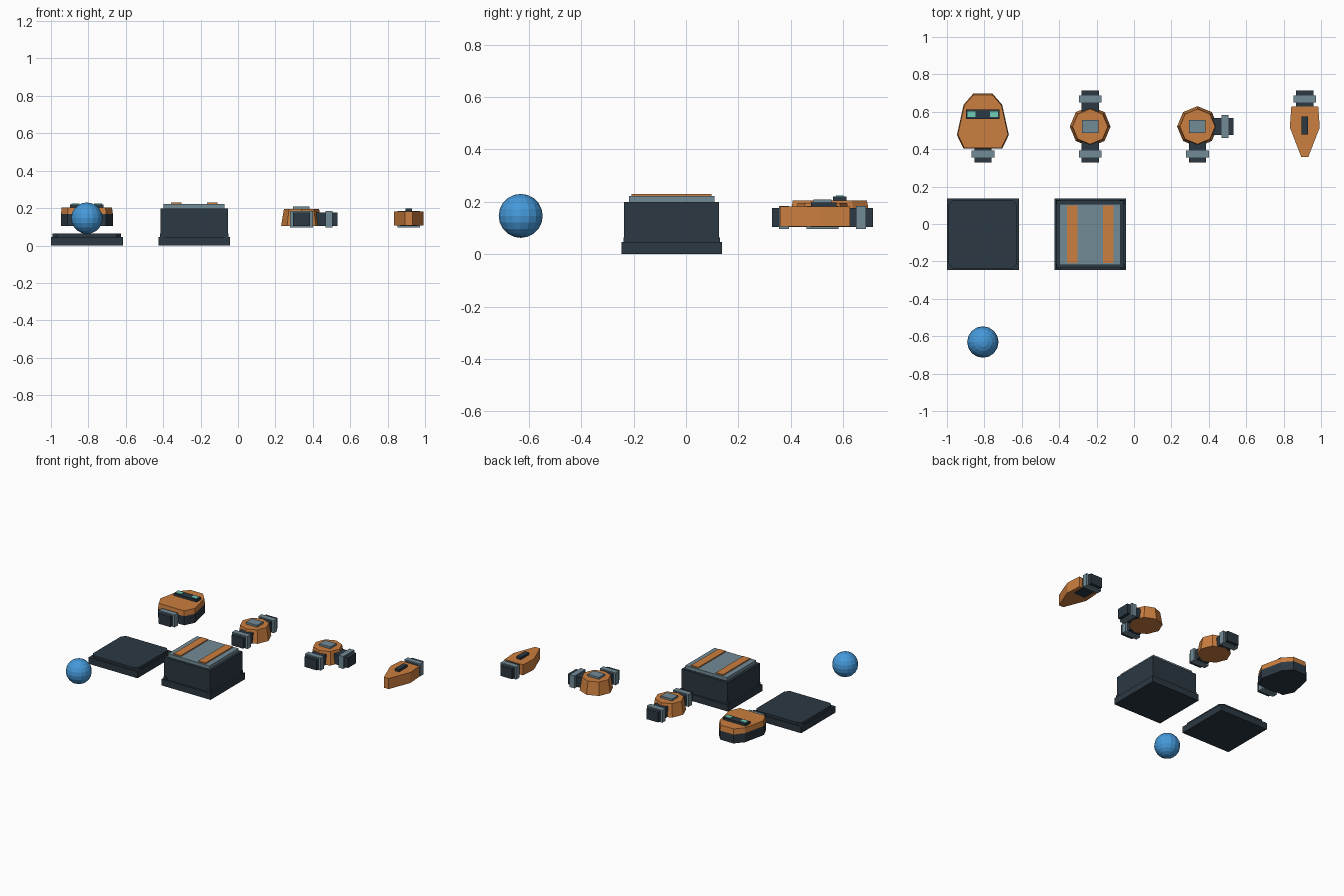
import bpy
import bmesh
from mathutils import Matrix, Vector

if "Cube" in bpy.data.objects:
    bpy.data.objects.remove(bpy.data.objects["Cube"])


def material(name, r, g, b):
    m = bpy.data.materials.new(name)
    m.use_nodes = True
    m.diffuse_color = (r, g, b, 1)
    m.node_tree.nodes["Principled BSDF"].inputs["Base Color"].default_value = (r, g, b, 1)
    return m


NAVY = material("dark_navy", 0.025, 0.04, 0.055)
ORANGE = material("burnt_orange", 0.60, 0.21, 0.05)
SLATE = material("slate_grey", 0.17, 0.26, 0.31)
BLUE = material("bright_blue", 0.06, 0.32, 0.70)
TEAL = material("pale_teal", 0.16, 0.62, 0.50)

# Pieces sit on a square layout
STEP, X0, Y0 = 0.576, -0.808, -0.631
CELL = 0.192


def spot(column, row):
    return Vector((X0 + column * STEP * 0.996, Y0 + row * STEP, 0))


def finish(bm, name, mat):
    bmesh.ops.recalc_face_normals(bm, faces=bm.faces)
    mesh = bpy.data.meshes.new(name)
    bm.to_mesh(mesh)
    bm.free()
    mesh.materials.append(mat)
    ob = bpy.data.objects.new(name, mesh)
    bpy.context.collection.objects.link(ob)
    return ob


def box(name, mat, at, x, y, z, half_x, half_y, half_z):
    bm = bmesh.new()
    bmesh.ops.create_cube(bm, size=2, matrix=Matrix.Diagonal((half_x, half_y, half_z, 1)))
    ob = finish(bm, name, mat)
    ob.location = at + Vector((x, y, z))
    return ob


def slab(name, mat, at, half_outline, low, high, top_scale=1.0):
    """Prism from the right half of an outline, mirrored across x."""
    outline = half_outline + [(-x, y) for x, y in reversed(half_outline)]
    bm = bmesh.new()
    lower = [bm.verts.new((x, y, low)) for x, y in outline]
    upper = [bm.verts.new((x * top_scale, y * top_scale, high)) for x, y in outline]
    bm.faces.new(lower)
    bm.faces.new(upper)
    for i in range(len(outline)):
        j = (i + 1) % len(outline)
        bm.faces.new((lower[i], lower[j], upper[j], upper[i]))
    ob = finish(bm, name, mat)
    ob.location = at
    return ob


def connector(name, at, dx, dy, start=0.08):
    """Dark plug with a grey collar pointing along (dx, dy)."""
    mid, half = (CELL + start) / 2, (CELL - start) / 2
    for part, mat, dist, length, width, height in (
            ("plug", NAVY, mid, half, 0.046, 0.036),
            ("collar", SLATE, 0.147, 0.019, 0.061, 0.044)):
        box(f"{name}_{part}", mat, at, dx * dist, dy * dist, 0.14,
            length if dx else width, length if dy else width, height)


def joint_body(name, at):
    bm = bmesh.new()
    bmesh.ops.create_cone(bm, cap_ends=True, segments=8, radius1=0.109, radius2=0.094,
                          depth=0.092)
    ob = finish(bm, name + "_body", ORANGE)
    ob.location = at + Vector((0, 0, 0.149))
    box(name + "_cap", SLATE, at, 0, 0, 0.2, 0.044, 0.034, 0.009)


# Floor tile: square base with a corner-cut top
tile = spot(0, 1)
box("tile_base", NAVY, tile, 0, 0, 0.023, CELL, CELL, 0.023)
slab("tile_top", NAVY, tile,
     [(0.158, -0.183), (0.183, -0.158), (0.183, 0.158), (0.158, 0.183)], 0.046, 0.063)

# Wall block: base, body, top panel and two stripes
wall = spot(1, 1)
box("wall_base", NAVY, wall, 0, 0, 0.023, CELL, CELL, 0.023)
box("wall_body", NAVY, wall, 0, 0, 0.122, 0.181, 0.181, 0.077)
box("wall_panel", SLATE, wall, 0, 0, 0.21, 0.163, 0.163, 0.012)
for side in (-1, 1):
    box("wall_stripe", ORANGE, wall, side * 0.097, 0, 0.225, 0.028, 0.153, 0.005)
    for end in (-1, 1):
        box("wall_bolt", NAVY, wall, side * 0.171, end * 0.171, 0.055, 0.013, 0.013, 0.009)

# Ball
bm = bmesh.new()
bmesh.ops.create_uvsphere(bm, u_segments=16, v_segments=10, radius=0.084)
ball = finish(bm, "ball", BLUE)
ball.location = spot(0, 0) + Vector((0, 0, 0.146))

# Head: dark lower shell, orange upper shell, visor and eyes
head = spot(0, 2)
shell = [(0.103, -0.118), (0.139, -0.045), (0.103, 0.117), (0.052, 0.176)]
slab("head_lower", NAVY, head, shell, 0.104, 0.168)
slab("head_upper", ORANGE, head, shell, 0.168, 0.204, 0.965)
box("visor", NAVY, head, 0, 0.066, 0.211, 0.09, 0.026, 0.009)
for side in (-1, 1):
    box("eye", TEAL, head, side * 0.06, 0.066, 0.221, 0.021, 0.015, 0.003)
connector("head", head, 0, -1)

# Straight and corner body joints
straight = spot(1, 2)
joint_body("straight_joint", straight)
connector("straight_back", straight, 0, 1)
connector("straight_front", straight, 0, -1)

corner = spot(2, 2)
joint_body("corner_joint", corner)
connector("corner_side", corner, 1, 0)
connector("corner_front", corner, 0, -1)

# Tail: tapered wedge with a top fin and a dark underside plate
tail = spot(3, 2)
slab("tail_body", ORANGE, tail,
     [(0.019, -0.162), (0.08, -0.005), (0.072, 0.106)], 0.106, 0.181)
box("tail_fin", NAVY, tail, 0, 0.005, 0.189, 0.017, 0.048, 0.008)
connector("tail", tail, 0, 1, start=0.02)
